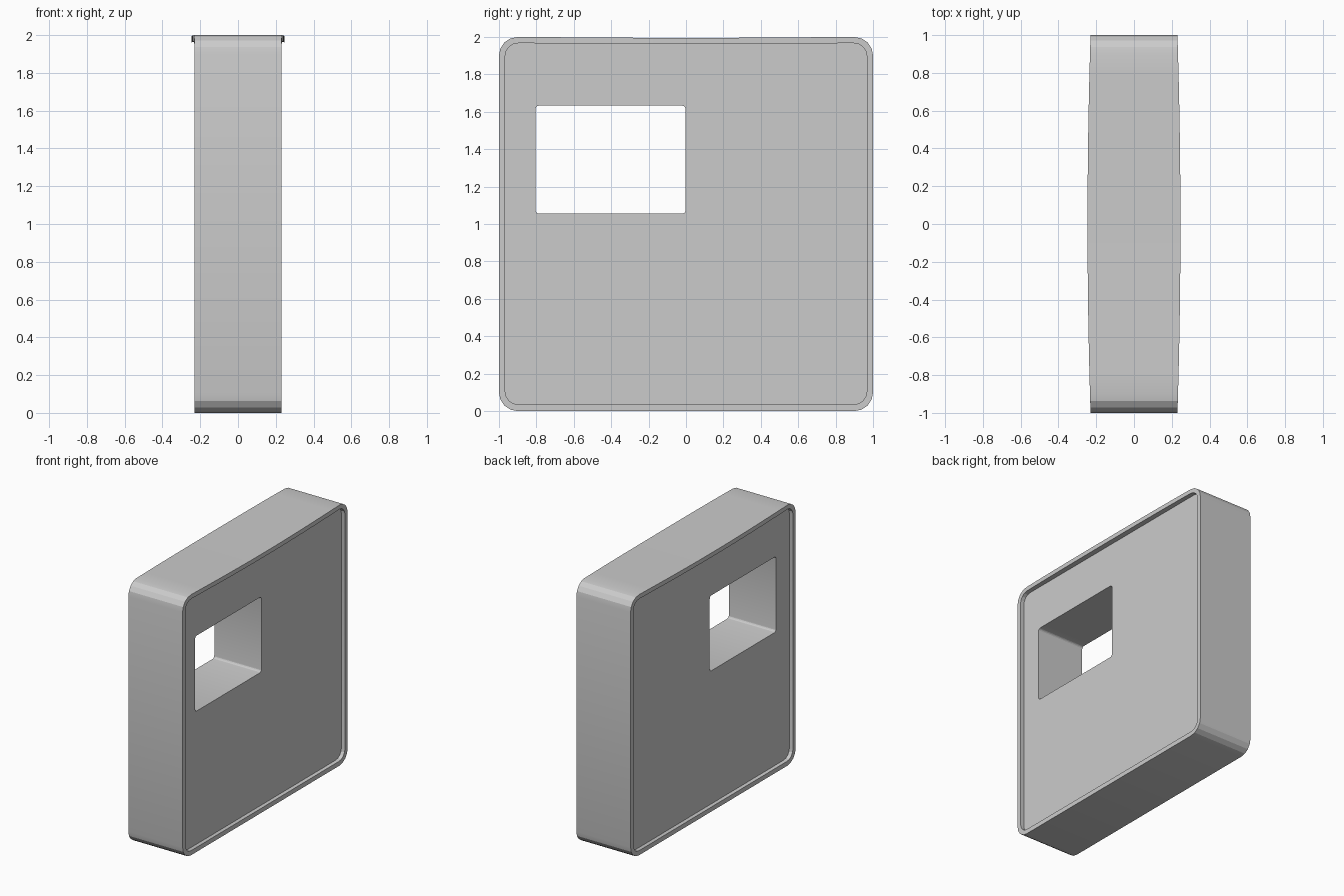
import bpy, bmesh
from math import sin, cos, pi

if "Cube" in bpy.data.objects:
    bpy.data.objects.remove(bpy.data.objects["Cube"])

SEG, TOP = 4, 16  # corner segments, top edge divisions


def rounded_rect(y0, y1, z0, z1, r):
    """Closed loop of (y, z) points with a subdivided top edge."""
    pts = []
    corners = [(y1 - r, z0 + r, -pi / 2), (y1 - r, z1 - r, 0),
               (y0 + r, z1 - r, pi / 2), (y0 + r, z0 + r, pi)]
    for i, (cy, cz, a0) in enumerate(corners):
        for k in range(SEG + 1):
            a = a0 + pi / 2 * k / SEG
            pts.append((cy + r * cos(a), cz + r * sin(a)))
        if i == 1:
            for k in range(1, TOP):
                pts.append((y1 - r + (y0 - y1 + 2 * r) * k / TOP, z1))
    return pts


def bowed(pts, x):
    """Rim loop at depth x: the top edge bows outward and sags slightly."""
    out = []
    side = 1 if x > 0 else -1
    for y, z in pts:
        b = (1 - y * y) if z > 1.955 else 0
        out.append((x + side * 0.016 * b, y, z - 0.005 * b * b))
    return out


def flat(pts, x):
    return [(x, y, z) for y, z in pts]


outer = rounded_rect(-1, 1, 0, 2, 0.10)
inner = rounded_rect(-0.967, 0.967, 0.035, 1.967, 0.07)
window = rounded_rect(-0.805, -0.002, 1.055, 1.633, 0.02)

# Wall block: outer skin, raised rims, recessed panels and window reveal
loops = [bowed(outer, -0.23), bowed(outer, 0.23), bowed(inner, 0.23),
         flat(inner, 0.20), flat(window, 0.20), flat(window, -0.20),
         flat(inner, -0.20), bowed(inner, -0.23)]
bm = bmesh.new()
rings = [[bm.verts.new(p) for p in loop] for loop in loops]
for i, a in enumerate(rings):
    b = rings[(i + 1) % len(rings)]
    for k in range(len(a)):
        n = (k + 1) % len(a)
        bm.faces.new((a[k], a[n], b[n], b[k]))
bmesh.ops.recalc_face_normals(bm, faces=bm.faces)
mesh = bpy.data.meshes.new("wall_block")
bm.to_mesh(mesh)
bm.free()
obj = bpy.data.objects.new("wall_block", mesh)
bpy.context.collection.objects.link(obj)
bpy.context.view_layer.objects.active = obj
obj.select_set(True)
bpy.ops.object.shade_smooth_by_angle(angle=0.35)
